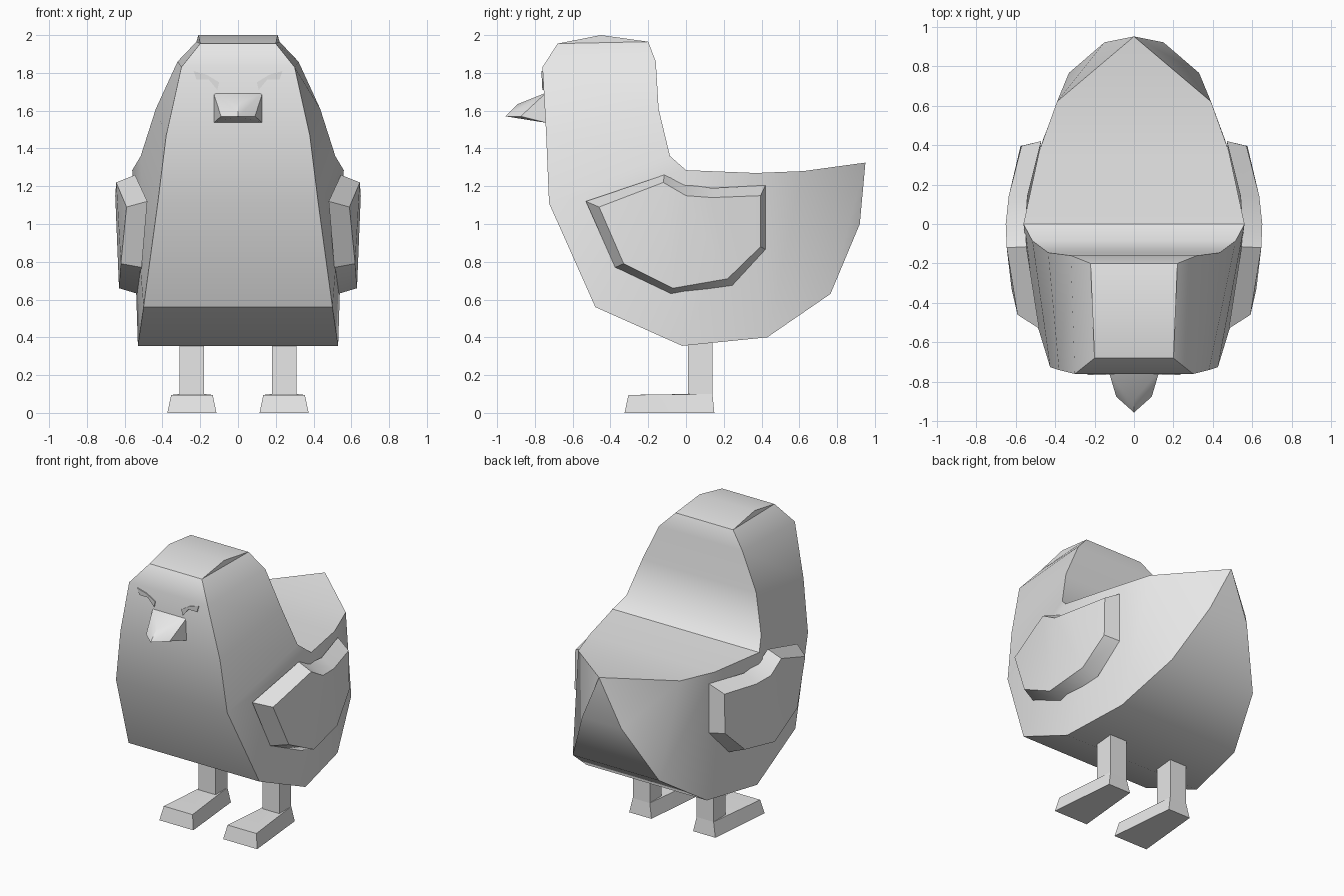
import bpy, bmesh, math

cube = bpy.data.objects.get("Cube")
if cube:
    bpy.data.objects.remove(cube, do_unlink=True)

grey = bpy.data.materials.new("light_grey")
grey.use_nodes = True
grey.diffuse_color = (0.8, 0.8, 0.8, 1)
grey.node_tree.nodes["Principled BSDF"].inputs["Base Color"].default_value = (0.8, 0.8, 0.8, 1)


def make(name, verts, faces=None, angle=37):
    """Mesh object from points; convex hull when no faces are given."""
    bm = bmesh.new()
    vs = [bm.verts.new(v) for v in verts]
    if faces is None:
        bmesh.ops.convex_hull(bm, input=vs)
    else:
        for f in faces:
            bm.faces.new([vs[i] for i in f])
    bmesh.ops.remove_doubles(bm, verts=bm.verts, dist=1e-4)
    bmesh.ops.recalc_face_normals(bm, faces=bm.faces)
    mesh = bpy.data.meshes.new(name)
    bm.to_mesh(mesh)
    bm.free()
    ob = bpy.data.objects.new(name, mesh)
    bpy.context.collection.objects.link(ob)
    mesh.materials.append(grey)
    bpy.ops.object.select_all(action='DESELECT')
    ob.select_set(True)
    bpy.context.view_layer.objects.active = ob
    bpy.ops.object.shade_smooth_by_angle(angle=math.radians(angle))
    return ob


# Body: side outline as (y, z, half width), upper chain runs crown to tail
upper = [(-.45, 2.0, .21), (-.20, 1.965, .22), (-.16, 1.86, .32), (-.145, 1.61, .435),
         (-.085, 1.36, .515), (0, 1.285, .56), (.37, 1.27, .48), (.62, 1.28, .39), (.95, 1.325, 0)]
lower = [(-.68, 1.955, .20), (-.76, 1.83, .30), (-.74, 1.47, .38), (-.725, 1.11, .425),
         (-.48, .56, .50), (-.02, .355, .53), (.43, .40, .46), (.765, .63, .33), (.92, 1.0, .15)]
ring = upper + lower[::-1]
n = len(ring)
verts = [(s * w, y, z) for s in (1, -1) for y, z, w in ring]
U = lambda i: i
L = lambda i: n - 1 - i
side = [[U(0), U(1), L(0)]]
side += [[L(i), U(i + 1), U(i + 2), L(i + 1)] for i in range(4)]
side += [[L(4), U(5), L(5)]]
side += [[L(i), U(i), U(i + 1), L(i + 1)] for i in range(5, 8)]
faces = side + [[i + n for i in reversed(f)] for f in side]
tip = 8
for i in range(n):
    j = (i + 1) % n
    if i == tip:
        faces.append([tip, j, j + n])
    elif j == tip:
        faces.append([i, tip, i + n])
    else:
        faces.append([i, j, j + n, i + n])
# the tail tip is one shared point
faces = [[tip if i == tip + n else i for i in f] for f in faces]
verts[tip + n] = verts[tip]
body = make("body", verts, faces)
bm = bmesh.new()
bm.from_mesh(body.data)
bmesh.ops.delete(bm, geom=[v for v in bm.verts if not v.link_faces], context='VERTS')
bm.to_mesh(body.data)
bm.free()

# Wings: rim against the body and smaller outer face, as (x, y, z)
rim = [(.48, -.53, 1.12), (.545, -.115, 1.26), (.55, -.01, 1.21), (.54, .14, 1.19),
       (.47, .42, 1.205), (.47, .42, .865), (.50, .245, .675), (.53, -.08, .63), (.51, -.375, .77)]
outer = [(.59, -.46, 1.09), (.645, -.12, 1.22), (.65, -.0, 1.15), (.635, .14, 1.14),
         (.57, .395, 1.15), (.575, .395, .88), (.605, .22, .71), (.63, -.07, .66), (.62, -.33, .79)]
cap = [[0, 1, 8], [1, 2, 7, 8], [2, 3, 6, 7], [3, 4, 5, 6]]
wing_faces = [[i + 9 for i in f] for f in cap] + [f[::-1] for f in cap]
wing_faces += [[i, (i + 1) % 9, (i + 1) % 9 + 9, i + 9] for i in range(9)]

# Brow outline as (x, z)
brow = [(.235, 1.81), (.22, 1.765), (.155, 1.765), (.11, 1.71), (.10, 1.75), (.165, 1.79)]
brow_faces = [[0, 1, 2, 5], [2, 3, 4, 5], [6, 11, 8, 7], [8, 11, 10, 9]]
brow_faces += [[i, (i + 1) % 6, (i + 1) % 6 + 6, i + 6] for i in range(6)]

for label, s in (("left", 1), ("right", -1)):
    make(label + "_wing", [(s * x, y, z) for x, y, z in rim + outer], wing_faces)
    make(label + "_brow", [(s * x, y - (z - 1.76) * .05, z) for y in (-.763, -.756) for x, z in brow],
         brow_faces, 30)
    # Leg post
    c = s * .244
    make(label + "_leg", [(c + a * .065, y, z) for a in (1, -1) for y in (.01, .14)
                          for z in (.09, .45)], None, 30)
    # Foot, spreading toward the toes
    foot = [(.13, -.325, 0), (.11, -.305, .095), (.065, .01, .1), (.065, .14, .1), (.085, .15, 0)]
    make(label + "_foot", [(c + a * w, y, z) for a in (1, -1) for w, y, z in foot], None, 30)

# Beak
half = [(.13, -.74, 1.695), (.13, -.735, 1.535), (.09, -.875, 1.57)]
make("beak", [(s * x, y, z) for s in (1, -1) for x, y, z in half]
     + [(0, -.955, 1.57), (0, -.89, 1.635)], None, 37)
